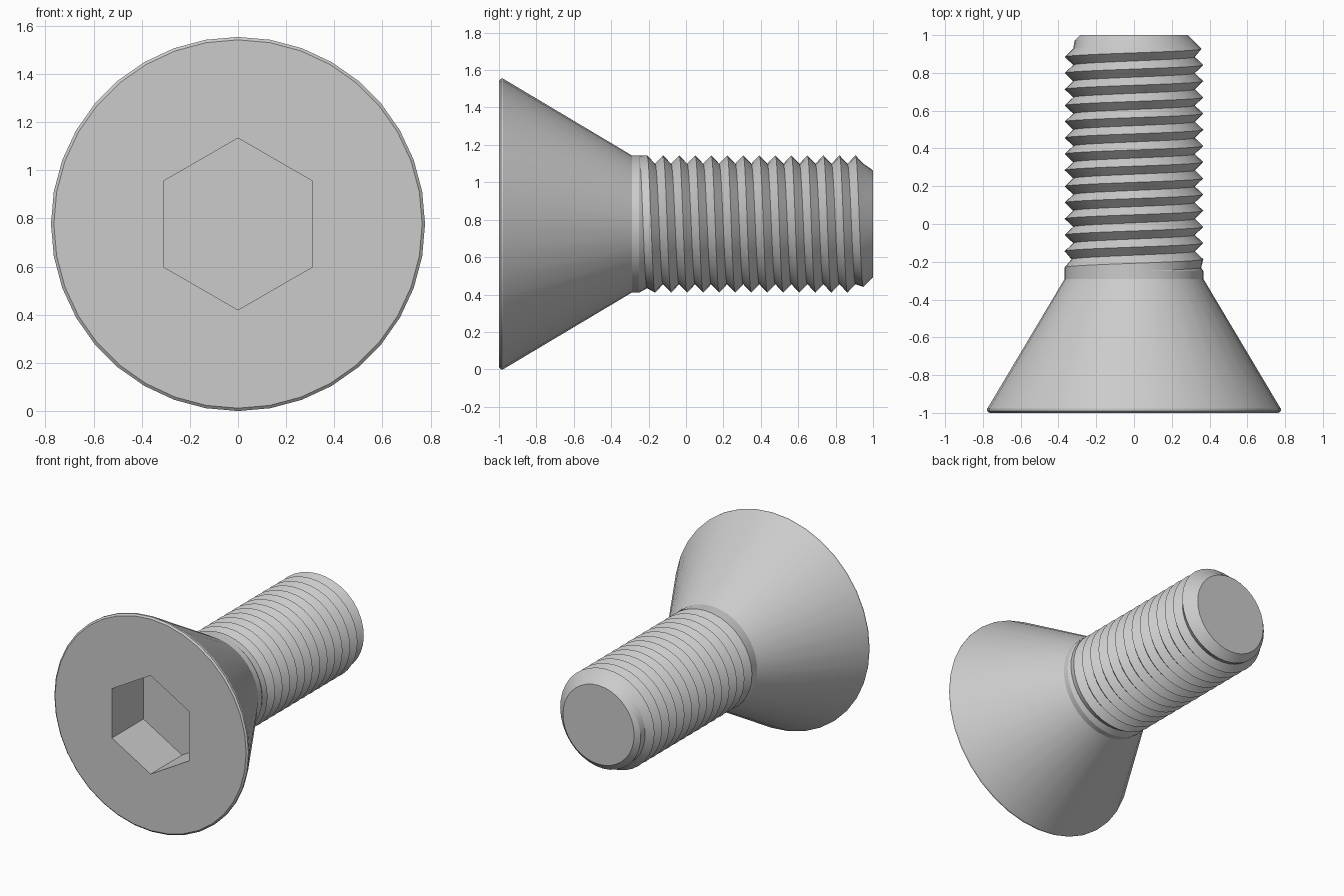
import bpy, bmesh, math

cube = bpy.data.objects.get("Cube")
if cube:
    bpy.data.objects.remove(cube, do_unlink=True)

SIDES = 36
AXIS_Z = 0.777      # height of the screw axis
SHANK_R = 0.367
PITCH = 0.0857
SHANK_Y = -0.25     # where head neck meets the threaded shank

steel = bpy.data.materials.new("grey_steel")
steel.use_nodes = True
colour = (0.6, 0.6, 0.6, 1)
steel.diffuse_color = colour
steel.node_tree.nodes["Principled BSDF"].inputs["Base Color"].default_value = colour


def lathe(name, profile):
    """Sweep profile(angle) -> [(radius, y), ...] around the screw axis."""
    bm = bmesh.new()
    columns = []
    for i in range(SIDES + 1):
        t = 2 * math.pi * i / SIDES
        columns.append([bm.verts.new((r * math.sin(t), y, AXIS_Z + r * math.cos(t)))
                        for r, y in profile(t)])
    for a, b in zip(columns, columns[1:]):
        for j in range(len(a) - 1):
            bm.faces.new((a[j], b[j], b[j + 1], a[j + 1]))
    bmesh.ops.remove_doubles(bm, verts=bm.verts, dist=1e-4)
    mesh = bpy.data.meshes.new(name)
    bm.to_mesh(mesh)
    bm.free()
    mesh.materials.append(steel)
    obj = bpy.data.objects.new(name, mesh)
    bpy.context.collection.objects.link(obj)
    bpy.ops.object.select_all(action='DESELECT')
    obj.select_set(True)
    bpy.context.view_layer.objects.active = obj
    bpy.ops.object.shade_smooth_by_angle(angle=math.radians(25))
    return obj


# Countersunk head: hex socket, thin rim, cone and plain neck
def head_profile(t):
    hexagon = 0.309 / math.cos(t % (math.pi / 3) - math.pi / 6)
    floor = -0.64
    return [(0, floor), (hexagon, floor), (hexagon, -1), (0.765, -1),
            (0.777, -0.99), (0.777, -0.978), (SHANK_R, -0.29), (SHANK_R, SHANK_Y)]


# Threaded shank: helical crests and roots, fading in at the neck, chamfered tip
def thread_profile(t):
    points = [(SHANK_R, SHANK_Y)]
    for k in range(-12, 28):
        y = 0.049 + PITCH * (t / (2 * math.pi) + k / 2)
        y = min(max(y, SHANK_Y), 1)
        fade = min(max((y - SHANK_Y) / 0.08, 0), 1)
        depth = 0.045 * fade if k % 2 else 0
        points.append((min(SHANK_R - depth, 1.285 - y), y))
    return points + [(0.285, 1), (0, 1)]


lathe("countersunk_head", head_profile)
lathe("threaded_shank", thread_profile)
